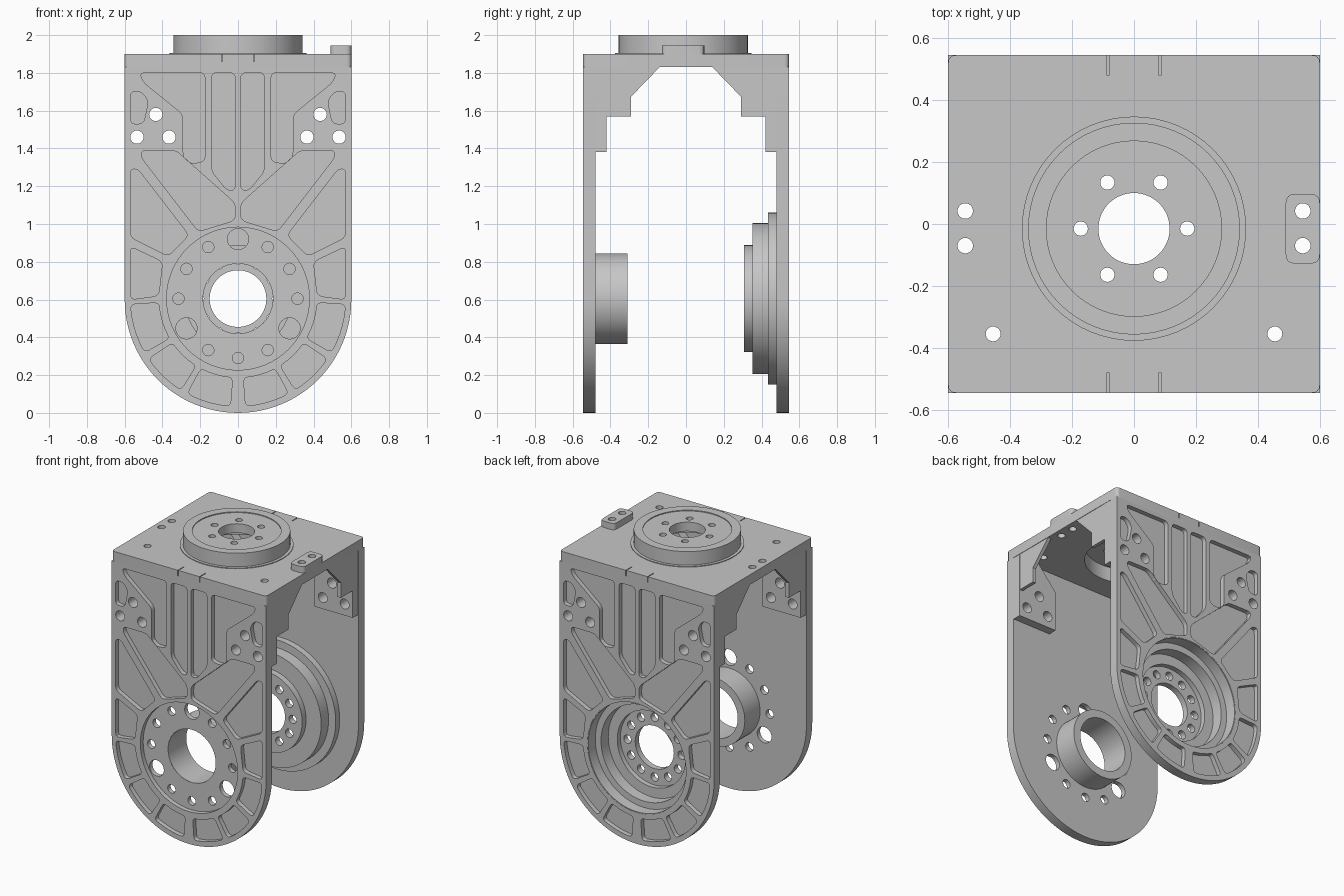
import bpy, bmesh
from math import cos, sin, pi, radians
from mathutils import Vector

if "Cube" in bpy.data.objects:
    bpy.data.objects.remove(bpy.data.objects["Cube"], do_unlink=True)

GREY = (0.57, 0.57, 0.57, 1)
metal = bpy.data.materials.new("machined_grey")
metal.use_nodes = True
metal.diffuse_color = GREY
metal.node_tree.nodes["Principled BSDF"].inputs["Base Color"].default_value = GREY

HUB_Z = 0.605
HALF = 0.6
OUT, INN = 0.545, 0.48
TOP_Y = -0.015
PLACE = {"x": lambda u, v, w: (w, u, v),
         "y": lambda u, v, w: (u, w, v),
         "z": lambda u, v, w: (u, v, w)}


def finish(name, bm):
    bmesh.ops.recalc_face_normals(bm, faces=bm.faces)
    mesh = bpy.data.meshes.new(name)
    bm.to_mesh(mesh)
    bm.free()
    mesh.materials.clear()
    mesh.materials.append(metal)
    obj = bpy.data.objects.new(name, mesh)
    bpy.context.collection.objects.link(obj)
    return obj


def rounded(pts, size, steps=4):
    """Replace each corner of an outline by a short curve."""
    result = []
    for i, p in enumerate(pts):
        here = Vector(p)
        ends = []
        for other in (pts[i - 1], pts[(i + 1) % len(pts)]):
            edge = Vector(other) - here
            ends.append(here + edge.normalized() * min(size, edge.length * .4))
        for k in range(steps + 1):
            t = k / steps
            q = ends[0] * (1 - t) ** 2 + here * 2 * t * (1 - t) + ends[1] * t ** 2
            result.append((q.x, q.y))
    return result


def prisms(name, outlines, axis, a, b):
    """Closed blocks: flat outlines swept along an axis from a to b."""
    bm = bmesh.new()
    for pts in outlines:
        low = [bm.verts.new(PLACE[axis](u, v, a)) for u, v in pts]
        high = [bm.verts.new(PLACE[axis](u, v, b)) for u, v in pts]
        bm.faces.new(low[::-1])
        bm.faces.new(high)
        for i in range(len(pts)):
            bm.faces.new((low[i - 1], low[i], high[i], high[i - 1]))
    return finish(name, bm)


def slab(name, layers):
    """Upright plate from filled flat curves; inner outlines become openings."""
    total = bmesh.new()
    for outlines, a, b in layers:
        curve = bpy.data.curves.new("layer", 'CURVE')
        curve.dimensions, curve.fill_mode = '2D', 'BOTH'
        curve.extrude = abs(b - a) / 2
        for pts in outlines:
            spline = curve.splines.new('POLY')
            spline.points.add(len(pts) - 1)
            for point, (u, v) in zip(spline.points, pts):
                point.co = (u, v, 0, 1)
            spline.use_cyclic_u = True
        holder = bpy.data.objects.new("layer", curve)
        bpy.context.collection.objects.link(holder)
        bpy.context.view_layer.update()
        graph = bpy.context.evaluated_depsgraph_get()
        mesh = bpy.data.meshes.new_from_object(holder.evaluated_get(graph))
        bm = bmesh.new()
        bm.from_mesh(mesh)
        for v in bm.verts:
            v.co = PLACE["y"](v.co.x, v.co.y, v.co.z + (a + b) / 2)
        bmesh.ops.remove_doubles(bm, verts=bm.verts[:], dist=1e-5)
        bm.to_mesh(mesh)
        bm.free()
        total.from_mesh(mesh)
        bpy.data.objects.remove(holder, do_unlink=True)
        bpy.data.curves.remove(curve)
        bpy.data.meshes.remove(mesh)
    return finish(name, total)


def disc(u, v, r, n=24):
    return [(u + r * cos(2 * pi * i / n), v + r * sin(2 * pi * i / n)) for i in range(n)]


def ring(u, v, pitch, r, angles):
    return [disc(u + pitch * cos(radians(t)), v + pitch * sin(radians(t)), r) for t in angles]


def lathe(name, profile, axis, centre, steps=64):
    """Revolve a closed (radius, height) outline about an axis."""
    bm = bmesh.new()
    rows = [[bm.verts.new(PLACE[axis](u, v, h)) for u, v in disc(*centre, r, steps)]
            for r, h in profile]
    for j, row in enumerate(rows):
        for i in range(steps):
            bm.faces.new((rows[j - 1][i - 1], rows[j - 1][i], row[i], row[i - 1]))
    return finish(name, bm)


def cut(obj, outlines, axis, a, b):
    """Subtract swept outlines and drop the cutter."""
    tool = prisms("cutter", outlines, axis, a, b)
    tool.hide_render = True
    mod = obj.modifiers.new("cut", 'BOOLEAN')
    mod.operation, mod.solver, mod.object = 'DIFFERENCE', 'EXACT', tool
    bpy.context.view_layer.objects.active = obj
    bpy.ops.object.modifier_apply(modifier=mod.name)
    bpy.data.objects.remove(tool, do_unlink=True)


def both(outlines):
    return outlines + [[(-u, v) for u, v in o] for o in outlines]


# Lightening pockets of the side plates, one half
pockets = [
    [(.015, 1.8), (.14, 1.8), (.14, 1.28), (.06, 1.18), (.015, 1.18)],
    [(.175, 1.8), (.52, 1.8), (.5, 1.75), (.29, 1.58), (.29, 1.35), (.25, 1.32), (.175, 1.33)],
    [(.57, 1.70), (.51, 1.70), (.475, 1.65), (.5, 1.53), (.57, 1.53)],
    [(.51, 1.39), (.33, 1.39), (.015, 1.11), (.015, 1.02), (.21, .96), (.51, 1.35)],
    [(.57, 1.29), (.53, 1.29), (.26, .94), (.37, .83), (.57, .93)],
    [(.57, .88), (.4, .8), (.42, .62), (.57, .6)],
]
for first, last in ((-30, -3), (-58, -34), (-86, -62)):
    span = [radians(first + (last - first) * i / 4) for i in range(5)]
    pockets.append([(.42 * cos(t), HUB_Z + .42 * sin(t)) for t in span] +
                   [(.57 * cos(t), HUB_Z + .57 * sin(t)) for t in reversed(span)])
pockets = both([rounded(p, .03) for p in pockets])
mount_holes = both([disc(u, v, .035) for u, v in ((.535, 1.46), (.365, 1.46), (.435, 1.58))])

# Side plates with round lower end: pocketed skin over a solid web
hub = (0, HUB_Z)
arc = [(HALF * cos(pi + pi * i / 48), HALF + HALF * sin(pi + pi * i / 48)) for i in range(49)]
blank = [arc + [(HALF, 1.83), (-HALF, 1.83)]] + mount_holes
big = (90, 210, 330)
small = [t for t in range(0, 360, 30) if t not in big]
bolt_circle = ring(*hub, .315, .03, small) + ring(*hub, .315, .056, big)
WEB = 0.513
front_plate = slab("front_plate", [
    (blank + pockets + [disc(*hub, .378, 64)], -OUT, -WEB),
    (blank + bolt_circle + [disc(*hub, .187, 64)], -WEB, -INN)])
back_plate = slab("back_plate", [
    (blank + pockets + [disc(*hub, .385, 64)], WEB, OUT),
    (blank + [disc(*hub, .385, 64)], INN, WEB)])

# Front hub tube
front_tube = lathe("front_hub_tube", [(.185, -.512), (.19, -.512), (.19, -.482), (.24, -.482),
                                      (.24, -.31), (.185, -.31)], "y", hub)

# Back hub: stepped cup with bolt circle
back_cup = lathe("back_hub_cup", [
    (.38, .543), (.38, .465), (.335, .465), (.335, .385), (.265, .385), (.265, .35), (.15, .35),
    (.15, .308), (.283, .308), (.283, .352), (.4, .352), (.4, .435), (.455, .435), (.455, .482),
    (.387, .482), (.387, .543)], "y", hub)
cut(back_cup, ring(*hub, .21, .029, range(0, 360, 30)), "y", .25, .4)

# Top plate with its bolt holes and edge slits
corners = [(-HALF, -OUT), (HALF, -OUT), (HALF, OUT), (-HALF, OUT)]
top_plate = prisms("top_plate", [rounded(corners, .025)], "z", 1.83, 1.9)
cut(top_plate, [disc(0, TOP_Y, .305, 64)], "z", 1.7, 2)
tab_holes = [disc(.545, .042, .025), disc(.545, -.07, .025)]
cut(top_plate, both(tab_holes + [disc(.455, -.355, .024)]), "z", 1.7, 2)
slits = [[(.081, s * INN), (.087, s * INN), (.087, s * .6), (.081, s * .6)] for s in (-1, 1)]
cut(top_plate, both(slits), "z", 1.86, 2)

# Turntable flange on the top plate
flange = lathe("top_flange", [
    (.115, 1.93), (.305, 1.93), (.305, 1.895), (.362, 1.895), (.362, 1.905), (.342, 1.905),
    (.342, 2), (.283, 2), (.283, 1.994), (.115, 1.994)], "z", (0, TOP_Y))
cut(flange, ring(0, TOP_Y, .172, .023, range(0, 360, 60)), "z", 1.8, 2.1)

# Raised tab on the left edge
tab_outline = [(.49, -.128), (.6, -.128), (.6, .097), (.49, .097)]
tab = prisms("top_tab", [rounded(tab_outline, .03)], "z", 1.9, 1.945)
cut(tab, tab_holes, "z", 1.8, 2.1)

# Gusset walls under the top plate and drilled corner pads
half_wall = [(.14, 1.83), (.29, 1.675), (.29, 1.57), (.42, 1.57), (.42, 1.38), (INN, 1.38), (INN, 1.83)]
pad = [(.3, 1.38), (.598, 1.38), (.598, 1.83), (.45, 1.83), (.3, 1.66)]
parts = [front_plate, back_plate, front_tube, back_cup, top_plate, flange, tab]
for side, label in ((1, "left"), (-1, "right")):
    parts.append(prisms(label + "_gussets", both([half_wall]), "x", side * .572, side * .597))
    for face, where in ((-1, "front"), (1, "back")):
        block = prisms(f"{where}_{label}_pad", [[(side * u, v) for u, v in pad]],
                       "y", face * .42, face * INN)
        cut(block, mount_holes, "y", -.8, .8)
        parts.append(block)

# Smooth round walls, keep machined edges sharp
bpy.ops.object.select_all(action='DESELECT')
for part in parts:
    part.select_set(True)
bpy.context.view_layer.objects.active = parts[0]
bpy.ops.object.shade_smooth_by_angle(angle=radians(30))
